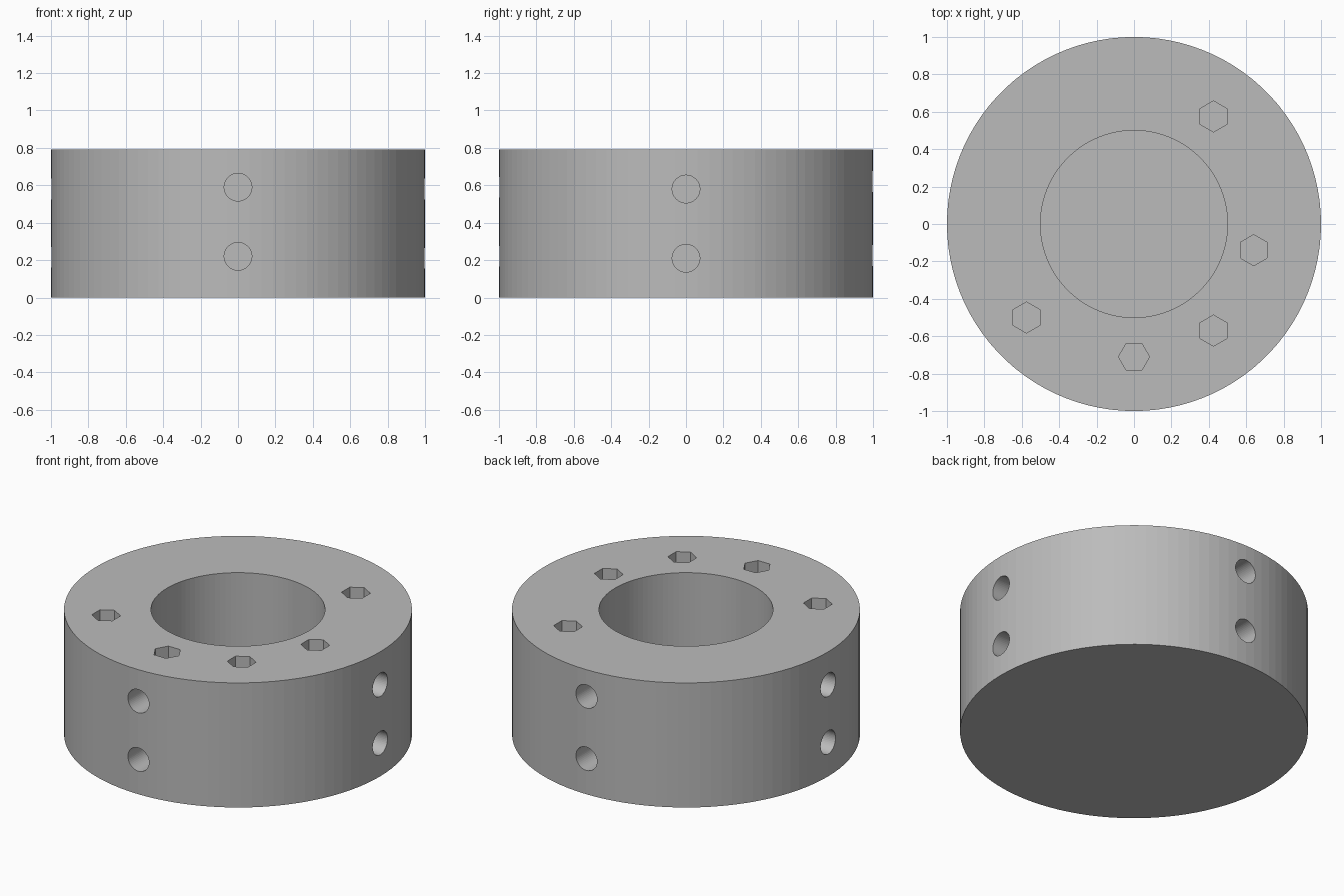
import bpy
import math
from mathutils import Vector

if "Cube" in bpy.data.objects:
    bpy.data.objects.remove(bpy.data.objects["Cube"])

HEIGHT = 0.79
BORE_FLOOR = 0.1
POCKET_DEPTH = 0.2
HOLE_RADIUS = 0.074

grey = bpy.data.materials.new("plain_grey")
grey.use_nodes = True
colour = (0.5, 0.5, 0.5, 1)
grey.diffuse_color = colour
grey.node_tree.nodes["Principled BSDF"].inputs["Base Color"].default_value = colour


def cylinder(name, radius, start, end, sides, turn=0.0):
    """Prism or cylinder running from start to end, turned about its axis."""
    start, end = Vector(start), Vector(end)
    axis = end - start
    bpy.ops.mesh.primitive_cylinder_add(vertices=sides, radius=radius, depth=axis.length,
                                        location=(start + end) / 2)
    obj = bpy.context.object
    obj.name = name
    spin = Vector((0, 0, 1)).rotation_difference(axis).to_euler()
    if turn:
        spin.z += turn
    obj.rotation_euler = spin
    obj.data.materials.append(grey)
    return obj


# Solid round body
body = cylinder("ring_body", 1, (0, 0, 0), (0, 0, HEIGHT), 100)

# Wide central bore, closed at the bottom
cutters = [cylinder("bore_cutter", 0.5, (0, 0, BORE_FLOOR), (0, 0, HEIGHT + 0.1), 100)]

# Hexagonal pockets in the top; the front one is turned by a twelfth
pockets = [(0.425, 0.575, 0), (0.64, -0.14, 0), (-0.575, -0.5, 0),
           (0.425, -0.57, 0), (0, -0.71, math.pi / 6)]
for x, y, turn in pockets:
    cutters.append(cylinder("pocket_cutter", 0.083, (x, y, HEIGHT - POCKET_DEPTH),
                            (x, y, HEIGHT + 0.1), 6, turn))

# Pairs of blind round holes on four sides: front, left, back, right
pairs = [((0, -1), (0.22, 0.59)), ((1, 0), (0.21, 0.58)),
         ((0, 1), (0.225, 0.62)), ((-1, 0), (0.215, 0.58))]
for (x, y), heights in pairs:
    for z in heights:
        cutters.append(cylinder("side_hole_cutter", HOLE_RADIUS, (x * 0.8, y * 0.8, z),
                                (x * 1.1, y * 1.1, z), 48))

# Cut everything, keep the result and drop the cutters
for cutter in cutters:
    cutter.hide_render = True
    cut = body.modifiers.new(cutter.name, 'BOOLEAN')
    cut.operation = 'DIFFERENCE'
    cut.solver = 'EXACT'
    cut.object = cutter
bpy.context.view_layer.update()
graph = bpy.context.evaluated_depsgraph_get()
finished = bpy.data.meshes.new_from_object(body.evaluated_get(graph))
body.modifiers.clear()
body.data = finished
for cutter in cutters:
    bpy.data.objects.remove(cutter)
